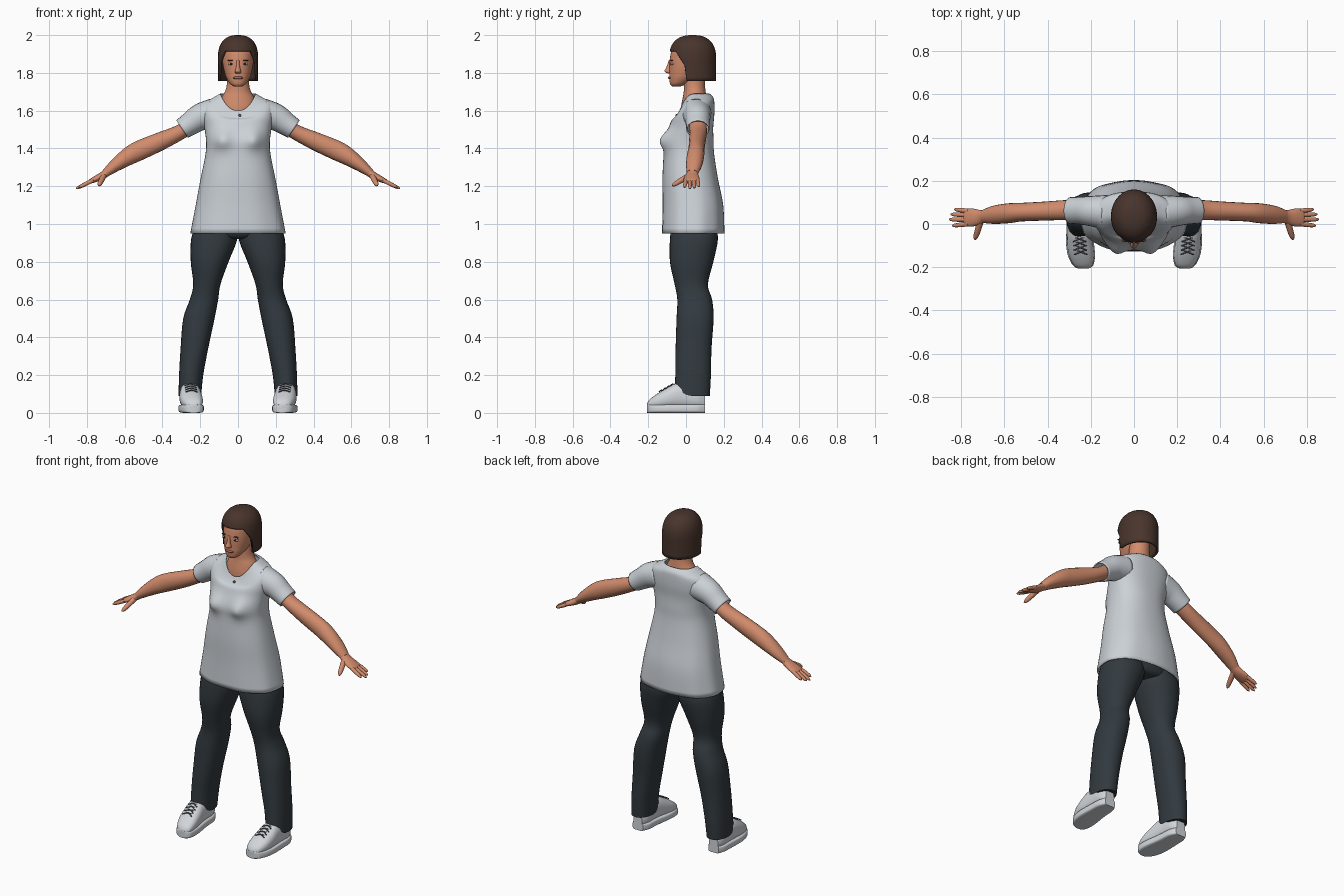
import bpy, bmesh
from math import sin, cos, pi, exp, copysign
from mathutils import Vector, Matrix

cube = bpy.data.objects.get("Cube")
if cube:
    bpy.data.objects.remove(cube, do_unlink=True)

X, Y, Z = Vector((1, 0, 0)), Vector((0, 1, 0)), Vector((0, 0, 1))


def material(name, *rgb):
    m = bpy.data.materials.new(name)
    m.use_nodes = True
    m.diffuse_color = (*rgb, 1)
    m.node_tree.nodes["Principled BSDF"].inputs["Base Color"].default_value = (*rgb, 1)
    return m


SKIN = material("skin", .64, .26, .15)
LIPS = material("lips", .42, .13, .09)
HAIR = material("brown hair", .065, .034, .025)
SHIRT = material("pale grey cotton", .60, .64, .68)
DENIM = material("dark slate denim", .032, .042, .05)
SHOE = material("white leather", .64, .67, .70)
LACE = material("dark lace", .09, .1, .11)
WHITE = material("eye white", .55, .5, .47)
IRIS = material("dark iris", .02, .014, .012)


def add(name, verts, faces, mat, mirror=False, thick=0):
    """Make a smooth object with optional mirroring and cloth thickness."""
    mesh = bpy.data.meshes.new(name)
    mesh.from_pydata([tuple(v) for v in verts], [], faces)
    bm = bmesh.new()
    bm.from_mesh(mesh)
    bmesh.ops.remove_doubles(bm, verts=bm.verts, dist=.0001)
    bmesh.ops.recalc_face_normals(bm, faces=bm.faces)
    bm.to_mesh(mesh)
    bm.free()
    mesh.materials.append(mat)
    ob = bpy.data.objects.new(name, mesh)
    bpy.context.collection.objects.link(ob)
    bpy.ops.object.select_all(action="DESELECT")
    ob.select_set(True)
    bpy.context.view_layer.objects.active = ob
    bpy.ops.object.shade_smooth_by_angle(angle=pi / 4)
    if thick:
        mod = ob.modifiers.new("Thickness", "SOLIDIFY")
        mod.thickness, mod.offset = thick, -1
    if mirror:
        ob.modifiers.new("Mirror", "MIRROR")
    return ob


def spline(rows, steps=4):
    """Smoothly interpolate between rows of numbers."""
    out = []
    for i in range(len(rows) - 1):
        a, b, c, d = (rows[max(0, min(len(rows) - 1, i + k))] for k in (-1, 0, 1, 2))
        for s in range(steps):
            t = s / steps
            out.append([q + t / 2 * (r - p + t * (2 * p - 5 * q + 4 * r - w + t * (3 * (q - r) + w - p)))
                        for p, q, r, w in zip(a, b, c, d)])
    return out + [list(rows[-1])]


def oval(c, u, v, power=1, dip=0, n=32):
    ring = []
    for k in range(n):
        co, si = cos(2 * pi * k / n), sin(2 * pi * k / n)
        p = c + u * copysign(abs(co) ** power, co) + v * copysign(abs(si) ** power, si)
        ring.append(p - Z * dip * max(0, -si) ** 2)
    return ring


def loft(name, rings, mat, cap=True, **options):
    n = len(rings[0])
    faces = [(r * n + k, r * n + (k + 1) % n, (r + 1) * n + (k + 1) % n, (r + 1) * n + k)
             for r in range(len(rings) - 1) for k in range(n)]
    if cap:
        faces += [tuple(range(n)), tuple(range((len(rings) - 1) * n, len(rings) * n))]
    return add(name, [v for ring in rings for v in ring], faces, mat, **options)


def upright(rows, power=1, n=32):
    """Level rings from rows of z, x, y, half width, half depth, front dip."""
    return [oval(Vector((x, y, z)), X * a, Y * b, power, dip, n) for z, x, y, a, b, dip in spline(rows)]


def limb(name, rows, mat, steps=4, **options):
    """Tube along rows of x, y, z, half breadth, half thickness."""
    rows = spline(rows, steps)
    pts = [Vector(r[:3]) for r in rows]
    rings = []
    for i, r in enumerate(rows):
        t = (pts[min(i + 1, len(pts) - 1)] - pts[max(i - 1, 0)]).normalized()
        u = t.cross(Z).normalized()
        rings.append(oval(pts[i], u * r[3], u.cross(t) * r[4], n=20))
    return loft(name, rings, mat, **options)


def ball(name, centre, size, mat, mirror=False):
    bm = bmesh.new()
    bmesh.ops.create_uvsphere(bm, u_segments=16, v_segments=10, radius=1,
                              matrix=Matrix.Translation(centre) @ Matrix.Diagonal((*size, 1)))
    verts = [v.co.copy() for v in bm.verts]
    faces = [[v.index for v in f.verts] for f in bm.faces]
    bm.free()
    return add(name, verts, faces, mat, mirror)


# Shirt body: flared hem, bust, soft folds and a scooped neckline
shirt = upright([
    (.95, 0, .037, .252, .165, 0), (1.1, 0, .036, .224, .16, 0), (1.24, 0, .022, .198, .147, 0),
    (1.37, 0, .015, .172, .134, 0), (1.44, 0, .014, .169, .132, 0), (1.51, 0, .026, .178, .118, 0),
    (1.58, 0, .037, .19, .113, .03), (1.64, 0, .045, .18, .105, .08),
    (1.67, 0, .05, .13, .095, .09), (1.69, 0, .045, .095, .08, .09)], .86, 64)
for ring in shirt:
    for k, v in enumerate(ring):
        if v.y < .02:
            v.y -= .032 * exp(-((abs(v.x) - .085) / .045) ** 2 - ((v.z - 1.445) / .05) ** 2)
        fold = max(0, 1.35 - v.z) * .02 * sin(9 * 2 * pi * k / 64)
        v.x *= 1 + fold
        v.y *= 1 + fold
loft("shirt_body", shirt, SHIRT, cap=False, thick=.008)
limb("shirt_sleeves", [(.13, .055, 1.585, .08, .08), (.2, .06, 1.565, .07, .072),
                       (.25, .062, 1.533, .064, .062), (.295, .063, 1.503, .062, .056)],
     SHIRT, cap=False, mirror=True, thick=.007)
ball("collar_button", (.01, -.05, 1.575), (.007, .006, .008), LACE)

# Trousers
loft("trouser_legs", upright([
    (.09, .255, .034, .06, .092, -.06), (.2, .248, .038, .064, .094, -.03), (.34, .231, .04, .073, .095, 0),
    (.5, .207, .048, .083, .098, 0), (.6, .18, .046, .075, .092, 0), (.68, .165, .028, .072, .088, 0),
    (.8, .15, .03, .1, .115, 0), (.92, .126, .042, .122, .127, 0), (1, .115, .04, .105, .115, 0)], .9),
    DENIM, mirror=True)
loft("trouser_seat", upright([(.92, 0, .045, .06, .08, 0), (.95, 0, .045, .2, .12, 0),
                              (1.1, 0, .035, .18, .12, 0)]), DENIM)

# Shoes: rows of y, x, half width, top height
last = spline([(-.207, .235, .018, .05), (-.192, .236, .042, .072), (-.15, .243, .057, .103),
               (-.1, .249, .06, .132), (-.05, .253, .056, .158), (0, .255, .052, .158),
               (.06, .256, .048, .13), (.1, .257, .03, .1)])


def shoe_rings(low, top, spread, power):
    return [oval(Vector((x, y, (low + (top or h)) / 2)), X * (a + spread),
                 Z * ((top or h) - low) / 2, power) for y, x, a, h in last]


loft("shoe_uppers", shoe_rings(.02, 0, 0, .85), SHOE, mirror=True)
loft("shoe_soles", shoe_rings(0, .045, .005, .4), SHOE, mirror=True)
for i in range(4):
    y = -.13 + i * .02
    h, x = .12 + i * .011, .246 + i * .002
    for s in (-1, 1):
        limb("shoe_lace", [(x - .03, y - s * .012, h - .009, .003, .003), (x, y, h, .003, .003),
                           (x + .03, y + s * .012, h - .009, .003, .003)], LACE, mirror=True)

# Arms and hands
limb("arms", [(.22, .06, 1.55, .045, .045), (.3, .065, 1.49, .046, .04), (.41, .06, 1.438, .044, .048),
              (.52, .055, 1.39, .043, .052), (.58, .05, 1.358, .046, .047), (.65, .042, 1.31, .042, .034),
              (.7, .034, 1.27, .03, .022)], SKIN, mirror=True)
limb("palms", [(.69, .036, 1.277, .028, .022), (.715, .032, 1.258, .034, .02), (.75, .03, 1.24, .042, .017),
               (.78, .03, 1.226, .04, .012), (.788, .03, 1.222, .03, .006)], SKIN, mirror=True)


def digit(name, base, tip, r):
    a, b = Vector(base), Vector(tip)
    limb(name, [(*a.lerp(b, t), r * k, r * k) for t, k in ((0, 1), (.5, .95), (.85, .75), (1, .25))],
         SKIN, mirror=True)


for name, y0, y1, x1 in (("little_fingers", .06, .068, .832), ("ring_fingers", .041, .045, .85),
                         ("middle_fingers", .02, .021, .857), ("index_fingers", .0, -.008, .843)):
    digit(name, (.768, y0, 1.231), (x1, y1, 1.187 + (.857 - x1) / 2), .011)
digit("thumbs", (.71, .015, 1.256), (.737, -.072, 1.203), .015)

# Neck and head
loft("neck", upright([(1.55, 0, .03, .11, .06, 0), (1.62, 0, .04, .1, .066, 0), (1.67, 0, .045, .086, .062, 0),
                      (1.7, 0, .046, .069, .058, 0), (1.74, 0, .045, .059, .056, 0),
                      (1.82, 0, .05, .058, .056, 0)]), SKIN)
loft("head", upright([(1.727, 0, -.052, .018, .02, 0), (1.74, 0, -.042, .04, .042, 0),
                      (1.77, 0, -.018, .06, .07, 0), (1.8, 0, 0, .071, .088, 0), (1.84, 0, .015, .08, .103, 0),
                      (1.88, 0, .025, .084, .11, 0), (1.92, 0, .03, .083, .105, 0),
                      (1.96, 0, .035, .063, .08, 0), (1.98, 0, .035, .03, .04, 0)], .95), SKIN)
loft("nose", upright([(1.868, 0, -.083, .007, .007, 0), (1.83, 0, -.09, .01, .014, 0),
                      (1.808, 0, -.092, .017, .022, 0), (1.797, 0, -.086, .012, .01, 0)], n=16), SKIN)
ball("lips", (0, -.082, 1.774), (.027, .014, .008), LIPS)
ball("eyes", (.037, -.071, 1.847), (.016, .01, .007), WHITE, True)
ball("irises", (.036, -.077, 1.847), (.008, .006, .0065), IRIS, True)
ball("eyebrows", (.038, -.076, 1.866), (.019, .007, .0035), HAIR, True)

# Bobbed hair: a dome whose lower edge rises into a fringe over the face
SEGMENTS, ROWS = 72, 18
hair = []
for row in range(ROWS + 1):
    ring = []
    for k in range(SEGMENTS):
        a = 2 * pi * k / SEGMENTS
        front = -sin(a)
        edge = 1.757 if front < .28 else 1.83 + .085 * min(1, (front - .28) / .45)
        z = 2 - (2 - edge) * (1 - cos(row / ROWS * pi / 2))
        r = (1 - (max(0, z - 1.87) / .13) ** 2.5) ** .4
        ring.append(Vector((.107 * r * cos(a), .035 + .125 * r * sin(a), z)))
    hair.append(ring)
loft("bobbed_hair", hair, HAIR, cap=False, thick=.014)
